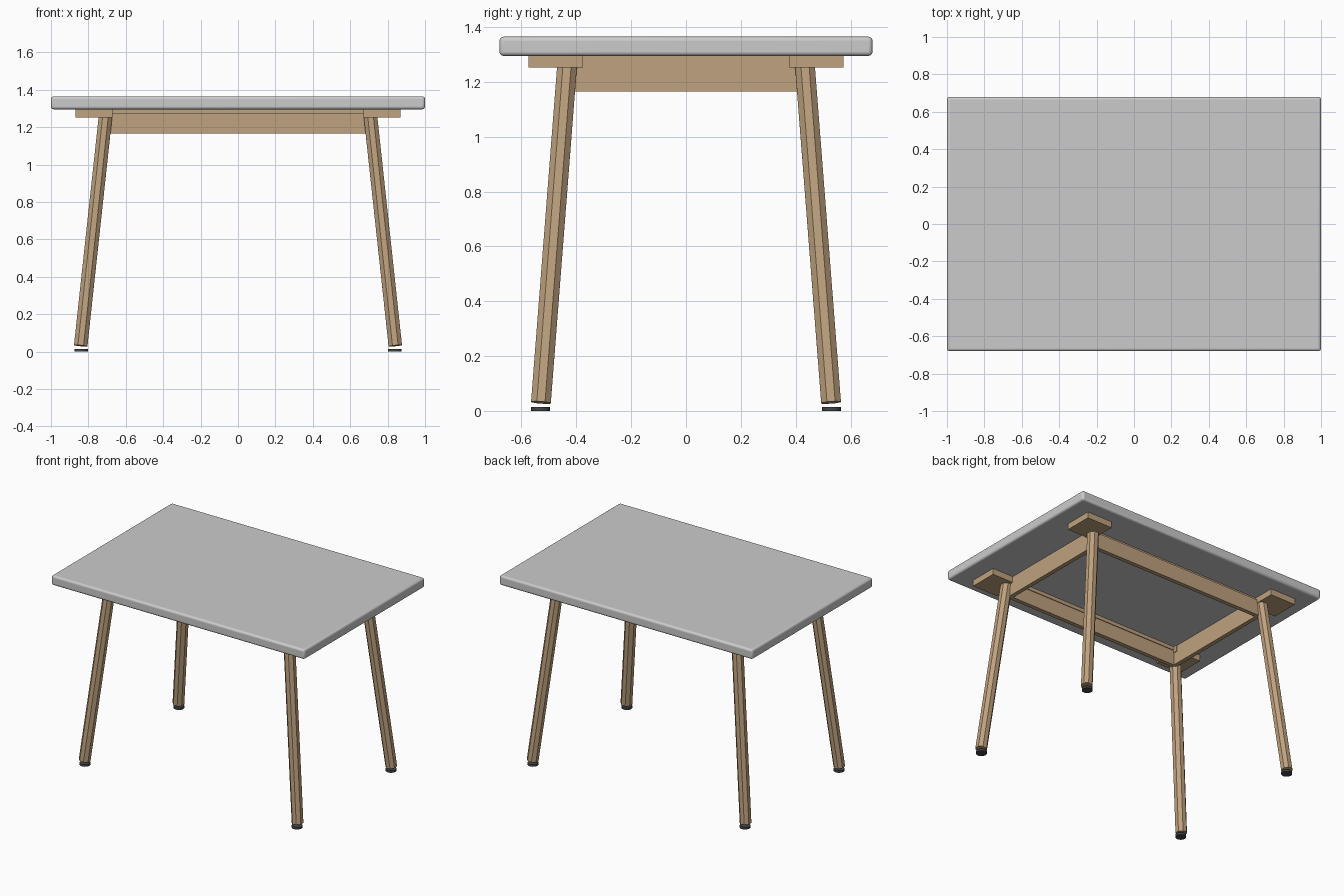
import bpy
from math import radians
from mathutils import Vector

if "Cube" in bpy.data.objects:
    bpy.data.objects.remove(bpy.data.objects["Cube"])


def material(name, color):
    m = bpy.data.materials.new(name)
    m.diffuse_color = color
    m.use_nodes = True
    m.node_tree.nodes["Principled BSDF"].inputs["Base Color"].default_value = m.diffuse_color
    return m


wood = material("wood", (0.52, 0.36, 0.21, 1))
dark = material("dark_rubber", (0.06, 0.06, 0.06, 1))


def box(name, lo, hi, mat=None):
    lo, hi = Vector(lo), Vector(hi)
    bpy.ops.mesh.primitive_cube_add(size=1, location=(lo + hi) / 2)
    ob = bpy.context.object
    ob.name = name
    ob.scale = hi - lo
    bpy.ops.object.transform_apply(location=False, rotation=False, scale=True)
    if mat:
        ob.data.materials.append(mat)
    return ob


def rod(name, a, b, radius, sides, mat, twist=0.0):
    a, b = Vector(a), Vector(b)
    d = b - a
    bpy.ops.mesh.primitive_cylinder_add(vertices=sides, radius=radius, depth=d.length)
    ob = bpy.context.object
    ob.name = name
    ob.rotation_euler = (0, 0, twist)
    bpy.ops.object.transform_apply(location=False, rotation=True, scale=False)
    ob.rotation_euler = Vector((0, 0, 1)).rotation_difference(d).to_euler()
    ob.location = (a + b) / 2
    ob.data.materials.append(mat)
    return ob


# Rounded tabletop
top = box("tabletop", (-1, -0.68, 1.295), (1, 0.68, 1.365))
bev = top.modifiers.new("rounded_edges", "BEVEL")
bev.width = 0.015
bev.segments = 4
bpy.ops.object.shade_smooth_by_angle(angle=radians(35))

# Splayed octagonal legs, corner plates and foot pads
for sx, side in ((-1, "left"), (1, "right")):
    for sy, end in ((-1, "front"), (1, "back")):
        tag = f"{end}_{side}"
        rod(f"{tag}_leg", (sx * 0.841, sy * 0.529, 0.031), (sx * 0.706, sy * 0.432, 1.28),
            0.039, 8, wood, radians(22.5))
        plate = box(f"{tag}_corner_plate", (-0.1, -0.1, 1.252), (0.1, 0.1, 1.296), wood)
        plate.location.x, plate.location.y = sx * 0.77, sy * 0.475
        pad = rod(f"{tag}_foot_pad", (sx * 0.838, sy * 0.53, 0), (sx * 0.838, sy * 0.53, 0.015),
                  0.035, 24, dark)
        bpy.ops.object.shade_smooth_by_angle(angle=radians(35))

# Long rails with a thin recessed strip above
for s, end in ((-1, "front"), (1, "back")):
    rail = box(f"{end}_rail", (-0.69, -0.015, 1.165), (0.69, 0.015, 1.275), wood)
    rail.location.y = s * 0.42
    strip = box(f"{end}_rail_strip", (-0.69, -0.01, 1.27), (0.69, 0.01, 1.295), wood)
    strip.location.y = s * 0.41

# Short rails
for s, side in ((-1, "left"), (1, "right")):
    rail = box(f"{side}_rail", (-0.015, -0.415, 1.165), (0.015, 0.415, 1.295), wood)
    rail.location.x = s * 0.69
